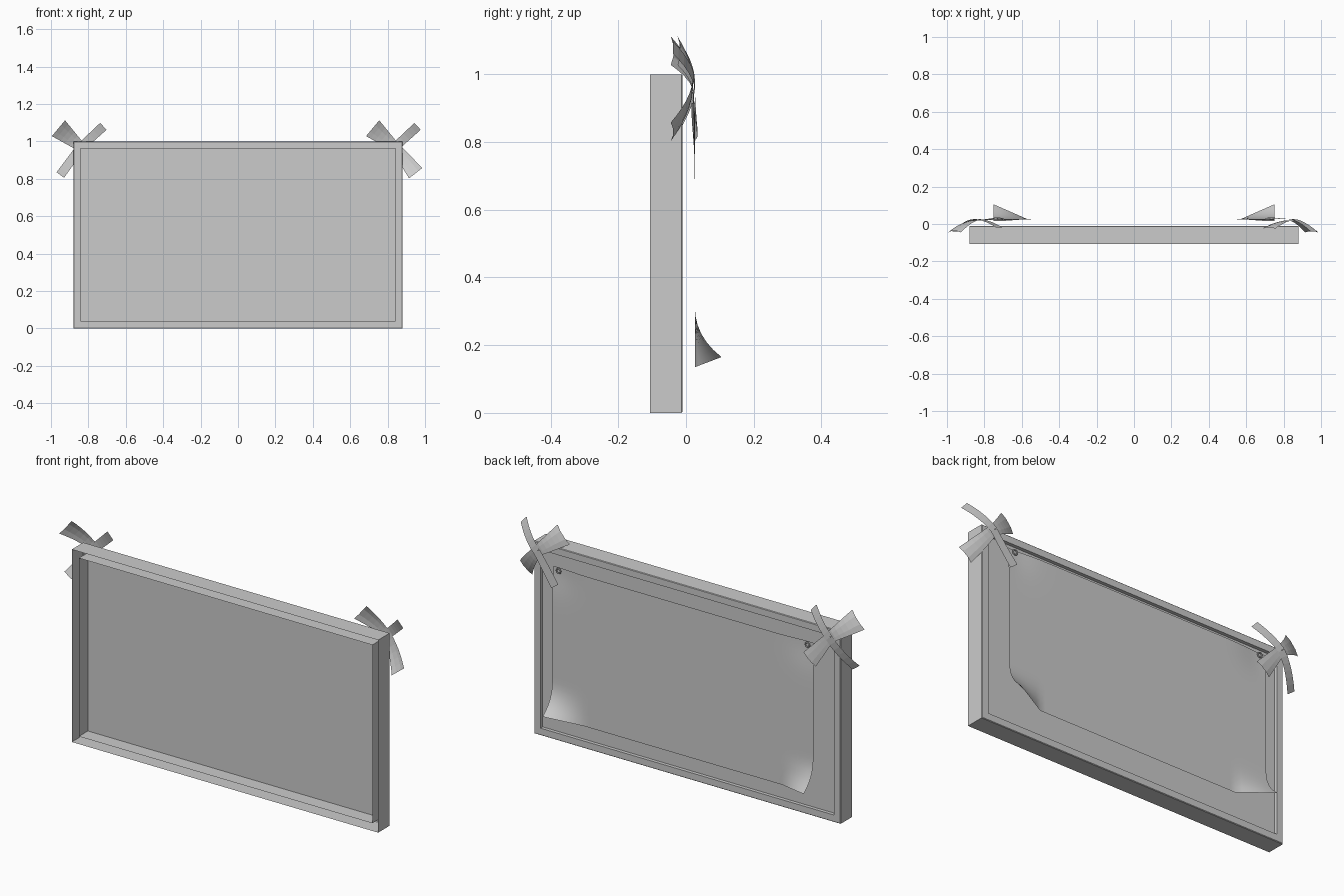
import bpy
import bmesh
import math
from mathutils import Vector

cube = bpy.data.objects.get("Cube")
if cube:
    bpy.data.objects.remove(cube, do_unlink=True)

grey = bpy.data.materials.new("plain_grey")
grey.use_nodes = True
COLOUR = (0.6, 0.6, 0.6, 1)
grey.diffuse_color = COLOUR
grey.node_tree.nodes["Principled BSDF"].inputs["Base Color"].default_value = COLOUR

HALF_W, HEIGHT = 0.88, 1.0
FRONT, BACK = -0.107, -0.01
LIP = 0.037


def finish(name, bm, smooth=False):
    mesh = bpy.data.meshes.new(name)
    bm.to_mesh(mesh)
    bm.free()
    mesh.materials.append(grey)
    obj = bpy.data.objects.new(name, mesh)
    bpy.context.collection.objects.link(obj)
    for poly in mesh.polygons:
        poly.use_smooth = smooth
    return obj


def ring(bm, inset, y):
    """Rectangle of four vertices, inset from the outer edge."""
    x, low, high = HALF_W - inset, inset, HEIGHT - inset
    return [bm.verts.new((px, y, pz)) for px, pz in
            ((-x, low), (x, low), (x, high), (-x, high))]


def grid(bm, rows):
    """Quads between rows of points."""
    rows = [[bm.verts.new(p) for p in row] for row in rows]
    for a, b in zip(rows, rows[1:]):
        for i in range(len(a) - 1):
            bm.faces.new((a[i], a[i + 1], b[i + 1], b[i]))


# Frame: a channel section, open at the front
bm = bmesh.new()
section = [(0, FRONT), (0, BACK - 0.003), (0.003, BACK),
           (LIP, BACK), (LIP, FRONT + 0.005)]
rings = [ring(bm, inset, y) for inset, y in section]
for a, b in zip(rings, rings[1:]):
    for i in range(4):
        j = (i + 1) % 4
        bm.faces.new((a[i], a[j], b[j], b[i]))
finish("frame", bm)

# Board set inside the frame
bm = bmesh.new()
bm.faces.new(reversed(ring(bm, LIP, BACK - 0.018)))
finish("board", bm)

# Paper sheet with two curled lower corners
SHEET_X, SHEET_LOW, SHEET_TOP, CURL = 0.75, 0.135, 0.915, 0.18


def sheet_point(x, z):
    u = max(0, (abs(x) - SHEET_X + CURL) / CURL)
    v = max(0, (SHEET_LOW + CURL - z) / CURL)
    lift = u * v * v
    # Pull towards the board around each pin
    near = math.exp(-((abs(x) - 0.72) ** 2 + (z - 0.9) ** 2) / 0.01)
    return (x, 0.026 + 0.079 * lift - 0.01 * near, z + 0.03 * lift)


bm = bmesh.new()
COLS, ROWS = 50, 26
grid(bm, [[sheet_point(SHEET_X * (1 - 2 * i / COLS),
                       SHEET_LOW + (SHEET_TOP - SHEET_LOW) * j / ROWS)
           for i in range(COLS + 1)] for j in range(ROWS + 1)])
finish("paper_sheet", bm, smooth=True)

# Pins in the upper corners of the sheet
for side, name in ((1, "left"), (-1, "right")):
    bpy.ops.mesh.primitive_torus_add(
        location=(side * 0.715, 0.025, 0.9), rotation=(math.pi / 2, 0, 0),
        major_radius=0.012, minor_radius=0.004,
        major_segments=12, minor_segments=6)
    pin = bpy.context.object
    pin.name = name + "_pin"
    pin.data.materials.append(grey)


def ribbon(name, centre, tip, width_mid, width_tip, pleat):
    """Half a ribbon, arching from the knot out to its tip."""
    start, delta = Vector(centre), Vector(tip)
    side = Vector((-delta.z, 0, delta.x)).normalized()
    rows = []
    for i in range(7):
        t = i / 6
        mid = start + Vector((delta.x * t, delta.y * t ** 1.7, delta.z * t))
        width = width_mid + (width_tip - width_mid) * t
        rows.append([mid + side * width * s + Vector((0, pleat * t * (0.5 - abs(s)), 0))
                     for s in (-0.5, -0.2, 0.2, 0.5)])
    bm = bmesh.new()
    grid(bm, rows)
    finish(name, bm)


# Crossed ribbons: a wide pleated one and a narrow one at each upper corner
arms = [("wide_upper", -0.12, 0.10, 0.05, 0.11, 0.025),
        ("wide_lower", 0.11, -0.14, 0.05, 0.09, 0.02),
        ("narrow_upper", 0.12, 0.11, 0.045, 0.05, 0.0),
        ("narrow_lower", -0.11, -0.15, 0.045, 0.05, 0.0)]
for side, name in ((1, "left"), (-1, "right")):
    for arm, dx, dz, mid, tip, pleat in arms:
        outward = dx * side > 0
        if outward:
            dy = -0.065
        elif dz > 0:
            dy = -0.045
        else:
            dy = 0.008
        knot = (side * 0.84, 0.02 if "wide" in arm else 0.026, 0.97)
        ribbon(f"{name}_{arm}_ribbon", knot, (dx, dy, dz), mid, tip, pleat)
